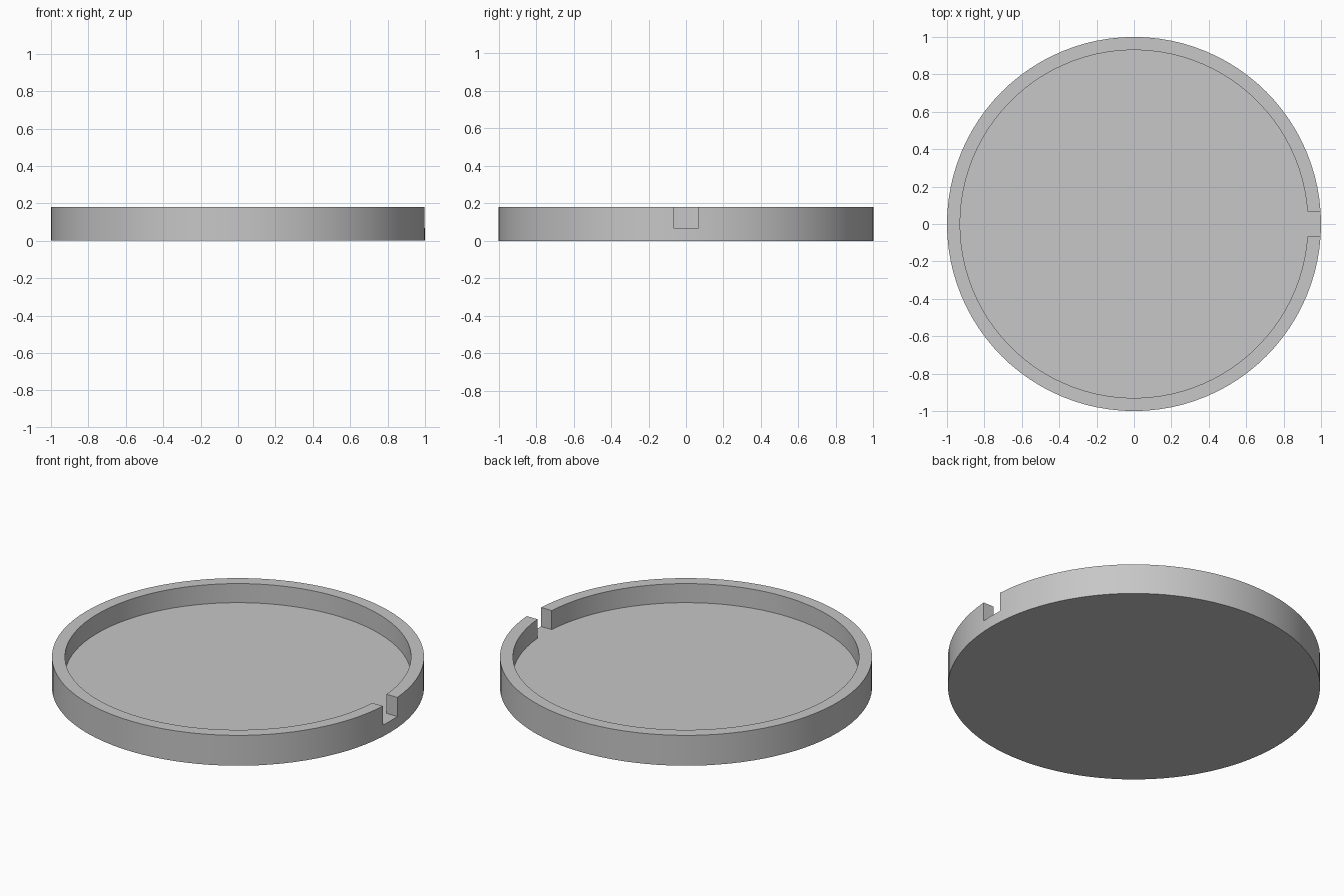
import bpy
import bmesh
import math

if "Cube" in bpy.data.objects:
    bpy.data.objects.remove(bpy.data.objects["Cube"], do_unlink=True)

RADIUS, INNER = 1.0, 0.93
HEIGHT, FLOOR = 0.18, 0.067
NOTCH = 0.067          # half width of the notch
SIDES = 96

grey = bpy.data.materials.new("plain grey")
grey.use_nodes = True
colour = (0.57, 0.57, 0.57, 1)
grey.diffuse_color = colour
grey.node_tree.nodes["Principled BSDF"].inputs["Base Color"].default_value = colour


def extruded(name, outline, bottom, top):
    """Solid made by raising a flat outline from bottom to top."""
    bm = bmesh.new()
    base = bm.faces.new([bm.verts.new((x, y, bottom)) for x, y in outline])
    raised = bmesh.ops.extrude_face_region(bm, geom=[base], use_keep_orig=True)["geom"]
    for v in raised:
        if isinstance(v, bmesh.types.BMVert):
            v.co.z = top
    bmesh.ops.recalc_face_normals(bm, faces=bm.faces)
    mesh = bpy.data.meshes.new(name)
    bm.to_mesh(mesh)
    bm.free()
    mesh.materials.append(grey)
    obj = bpy.data.objects.new(name, mesh)
    bpy.context.collection.objects.link(obj)
    return obj


def arc(radius, start, end, steps):
    angles = [start + (end - start) * i / steps for i in range(steps + 1)]
    return [(radius * math.cos(a), radius * math.sin(a)) for a in angles]


# Round tray body
tray = extruded("round_tray", arc(RADIUS, 0, math.tau, SIDES)[:-1], 0, HEIGHT)

# Pocket with a tab that opens the notch through the rim
gap = math.asin(NOTCH / INNER)
pocket = arc(INNER, gap, math.tau - gap, SIDES)
pocket += [(RADIUS + 0.1, -NOTCH), (RADIUS + 0.1, NOTCH)]
cutter = extruded("pocket_cutter", pocket, FLOOR, HEIGHT + 0.1)
cutter.hide_render = True

cut = tray.modifiers.new("pocket", "BOOLEAN")
cut.operation = "DIFFERENCE"
cut.solver = "EXACT"
cut.object = cutter

# Apply the cut, then smooth the round walls
bpy.ops.object.select_all(action="DESELECT")
tray.select_set(True)
bpy.context.view_layer.objects.active = tray
bpy.ops.object.modifier_apply(modifier=cut.name)
bpy.data.objects.remove(cutter, do_unlink=True)
bpy.ops.object.shade_smooth_by_angle(angle=math.radians(30))
